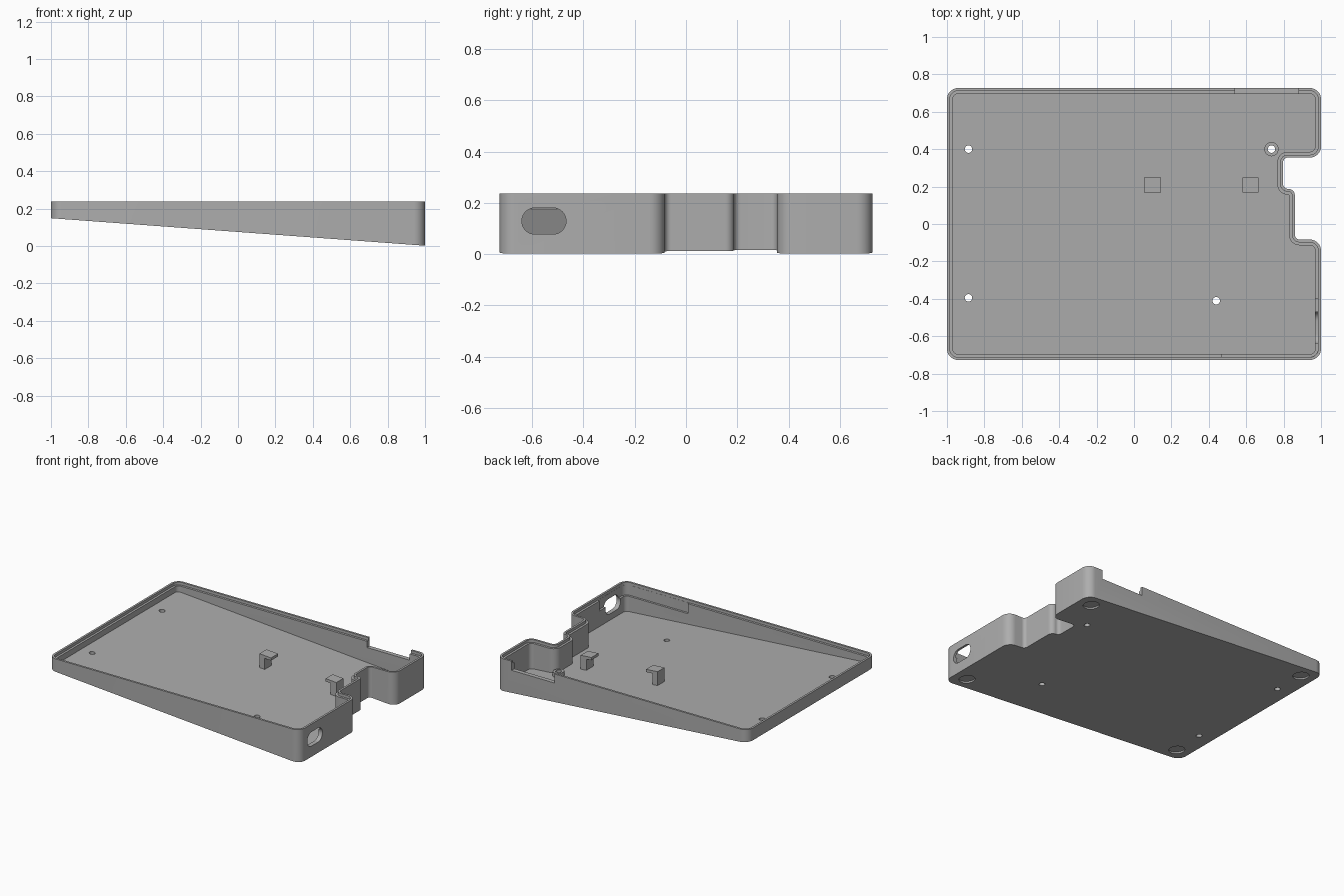
import bpy, bmesh, math
from mathutils import Vector

if "Cube" in bpy.data.objects:
    bpy.data.objects.remove(bpy.data.objects["Cube"])

grey = bpy.data.materials.new("plain grey")
grey.use_nodes = True
grey.diffuse_color = (0.42, 0.42, 0.42, 1)
grey.node_tree.nodes["Principled BSDF"].inputs["Base Color"].default_value = (0.42, 0.42, 0.42, 1)

RIM, WALL, LIP, FLOOR = 0.237, 0.031, 0.015, 0.029
HOLE_R = 0.02


# Sloping underside, and heights measured up from it
def above_base(h):
    return lambda x: 0.075 - 0.0735 * x + h


def level(z):
    return lambda x: z


def above_floor(h):
    return above_base(FLOOR + h)


def rounded(corners, inset=0.0, steps=8):
    """Offset a counter-clockwise outline inwards and fillet its corners (x, y, radius)."""
    out, n = [], len(corners)
    for i, (x, y, r) in enumerate(corners):
        p = Vector((x, y))
        a = (Vector(corners[i - 1][:2]) - p).normalized()
        b = (Vector(corners[(i + 1) % n][:2]) - p).normalized()
        convex = 1 if a.x * b.y - a.y * b.x < 0 else -1
        p += (a + b) * inset * convex
        r = max(r - inset * convex, 0.004)
        centre = p + (a + b) * r
        for k in range(steps + 1):
            t = k / steps * math.pi / 2
            out.append(centre - b * r * math.cos(t) - a * r * math.sin(t))
    return out


def rect(x0, x1, y0, y1):
    return [(x0, y0), (x1, y0), (x1, y1), (x0, y1)]


def circle(cx, cy, r, n=28):
    return [(cx + r * math.cos(2 * math.pi * k / n), cy + r * math.sin(2 * math.pi * k / n))
            for k in range(n)]


def make(name, lower, upper):
    """Solid between two matching loops of points."""
    bm = bmesh.new()
    lo = [bm.verts.new(p) for p in lower]
    hi = [bm.verts.new(p) for p in upper]
    bm.faces.new(lo[::-1])
    bm.faces.new(hi)
    for i in range(len(lo)):
        j = (i + 1) % len(lo)
        bm.faces.new((lo[i], lo[j], hi[j], hi[i]))
    bmesh.ops.recalc_face_normals(bm, faces=bm.faces)
    mesh = bpy.data.meshes.new(name)
    bm.to_mesh(mesh)
    bm.free()
    mesh.materials.append(grey)
    obj = bpy.data.objects.new(name, mesh)
    bpy.context.collection.objects.link(obj)
    return obj


def prism(name, outline, bottom, top):
    return make(name, [(x, y, bottom(x)) for x, y in outline],
                [(x, y, top(x)) for x, y in outline])


def cut(target, cutter, keep=False):
    cutter.hide_render = True
    mod = target.modifiers.new("cut", "BOOLEAN")
    mod.operation, mod.solver, mod.object = "DIFFERENCE", "EXACT", cutter
    bpy.context.view_layer.objects.active = target
    bpy.ops.object.modifier_apply(modifier=mod.name)
    if not keep:
        bpy.data.objects.remove(cutter)


# Tray outline with the stepped notch in its +x side
R, N = 0.06, 0.025
outline = [(-1, -0.727, R), (1, -0.727, R), (1, -0.083, R), (0.86, -0.083, N),
           (0.86, 0.188, 0.035), (0.797, 0.188, N), (0.797, 0.355, N), (1, 0.355, R),
           (1, 0.727, R), (-1, 0.727, R)]
tray = prism("tray", rounded(outline), above_base(0), level(RIM))

# Hollow inside and the stepped rim
cut(tray, prism("hollow", rounded(outline, WALL), above_base(FLOOR), level(0.5)))
cut(tray, prism("rim_step", rounded(outline, LIP), level(0.217), level(0.45)))

# Thinned walls in the corner beside the port
thin = [(0.47, -0.711, 0.004), (0.984, -0.711, 0.044), (0.984, -0.4, 0.004), (0.47, -0.4, 0.004)]
cut(tray, prism("thin_corner", rounded(thin), level(0.145), level(0.4)))

# Opening in the back wall
cut(tray, prism("back_opening", rect(0.54, 0.88, 0.66, 0.8), level(0.172), level(0.6)))

# Slot-shaped port through the +x wall
slot = [(-0.64, 0.078, 0.05), (-0.468, 0.078, 0.05), (-0.468, 0.18, 0.05), (-0.64, 0.18, 0.05)]
ring = rounded(slot)
cut(tray, make("port", [(0.9, y, z) for y, z in ring], [(1.1, y, z) for y, z in ring]))

# Shallow round foot recesses underneath
for sx in (-1, 1):
    for sy in (-1, 1):
        cut(tray, prism("foot_recess", circle(sx * 0.893, sy * 0.63, 0.053),
                        above_base(-0.1), above_base(0.012)))

# Screw boss and through holes
boss = prism("screw_boss", circle(0.735, 0.4, 0.038), above_floor(-0.004), above_floor(0.03))
for x, y in ((-0.885, 0.4), (-0.885, -0.395), (0.44, -0.41), (0.735, 0.4)):
    drill = prism("drill", circle(x, y, HOLE_R), above_base(-0.2), above_base(0.2))
    if x > 0.7:
        cut(boss, drill, keep=True)
    cut(tray, drill)

# Two facing hooks standing on the floor
parts = [tray, boss]
for side, x0, x1, s0, s1 in (("right", 0.053, 0.145, 0.053, 0.095),
                             ("left", 0.58, 0.665, 0.62, 0.665)):
    parts.append(prism(side + "_hook_stem", rect(s0, s1, 0.168, 0.248),
                       above_floor(-0.004), above_floor(0.08)))
    parts.append(prism(side + "_hook_plate", rect(x0, x1, 0.168, 0.248),
                       above_floor(0.08), above_floor(0.1)))

# Smooth fillets, sharp edges
for obj in parts:
    obj.data.materials.clear()
    obj.data.materials.append(grey)
    for poly in obj.data.polygons:
        poly.material_index = 0
    bpy.ops.object.select_all(action="DESELECT")
    obj.select_set(True)
    bpy.context.view_layer.objects.active = obj
    bpy.ops.object.shade_smooth_by_angle(angle=math.radians(30))
